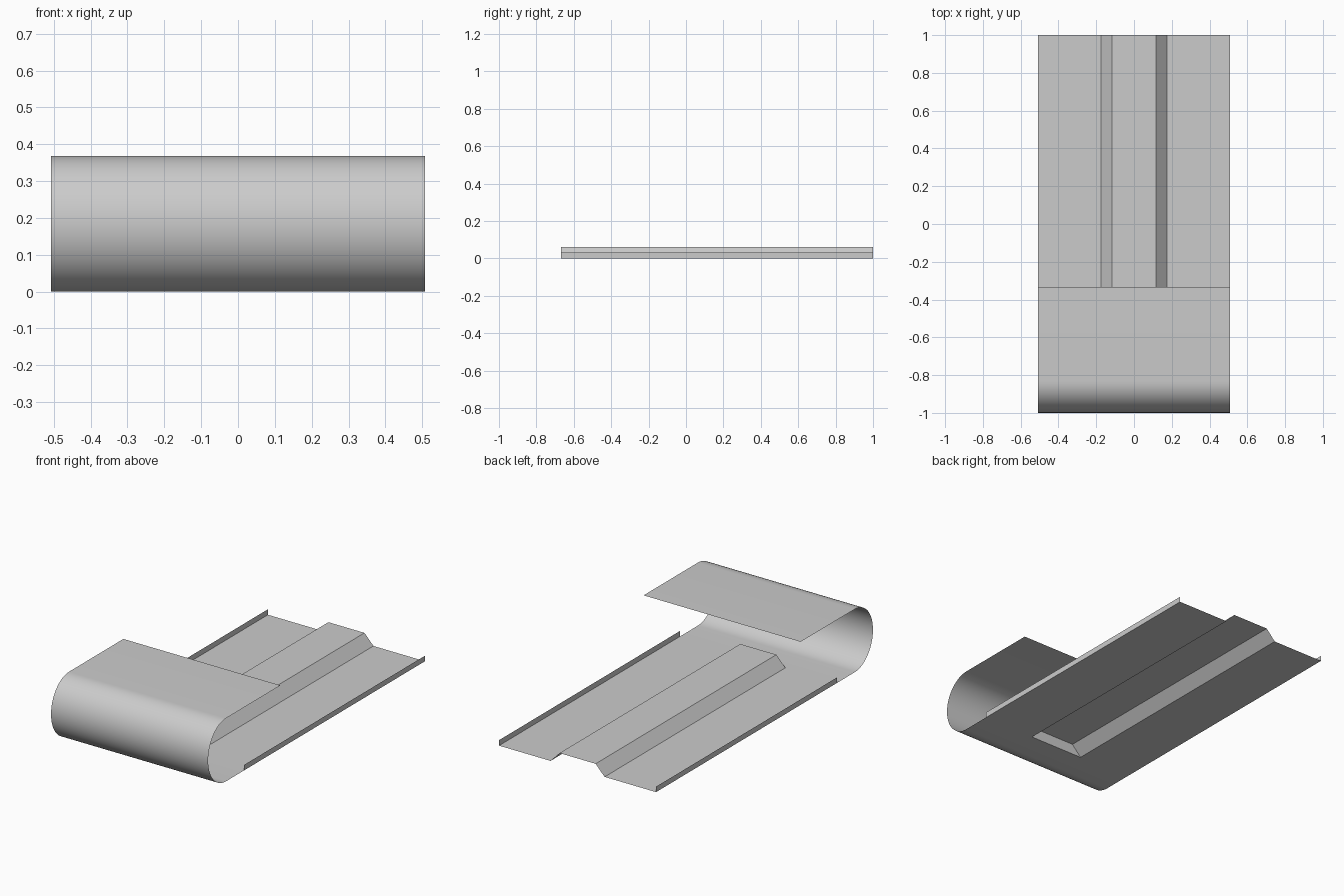
import bpy, bmesh, math

if "Cube" in bpy.data.objects:
    bpy.data.objects.remove(bpy.data.objects["Cube"])

HALF_W = 0.507      # half width of the sheet
Y_TRAY = -0.667     # where the folded tray section starts
H = 0.368           # height of the rolled-over flap
Y_BEND = -0.833     # where the bend starts


def make_sheet(name, faces, smooth=False):
    """Build a thin sheet from a list of faces, each a list of points."""
    bm = bmesh.new()
    for pts in faces:
        bm.faces.new([bm.verts.new(p) for p in pts])
    bmesh.ops.remove_doubles(bm, verts=bm.verts, dist=1e-5)
    mesh = bpy.data.meshes.new(name)
    bm.to_mesh(mesh)
    bm.free()
    obj = bpy.data.objects.new(name, mesh)
    bpy.context.collection.objects.link(obj)
    if smooth:
        bpy.context.view_layer.objects.active = obj
        obj.select_set(True)
        bpy.ops.object.shade_smooth_by_angle(angle=math.radians(30))
        obj.select_set(False)
    return obj


# Folded tray: side flanges, flat floor and raised trapezoid rib
half = [(0.1165, 0.061), (0.1745, 0), (HALF_W, 0), (HALF_W, 0.032)]
section = [(-x, z) for x, z in reversed(half)] + half
tray_faces = [[(a[0], Y_TRAY, a[1]), (b[0], Y_TRAY, b[1]),
               (b[0], 1, b[1]), (a[0], 1, a[1])]
              for a, b in zip(section, section[1:])]
make_sheet("ribbed_tray", tray_faces)

# Wall closing the front end of the rib
make_sheet("rib_end_wall", [[(x, Y_TRAY, z) for x, z in section[2:6]]])

# Front floor, half-round bend and flat top flap
STEPS = 32
bend = [(Y_BEND - (1 + Y_BEND) * math.sin(math.pi * i / STEPS),
         H / 2 * (1 - math.cos(math.pi * i / STEPS))) for i in range(STEPS + 1)]
path = [(Y_TRAY, 0)] + bend + [(-0.333, H)]
make_sheet("rolled_front_flap",
           [[(-HALF_W, *a), (-HALF_W, *b), (HALF_W, *b), (HALF_W, *a)]
            for a, b in zip(path, path[1:])], smooth=True)
